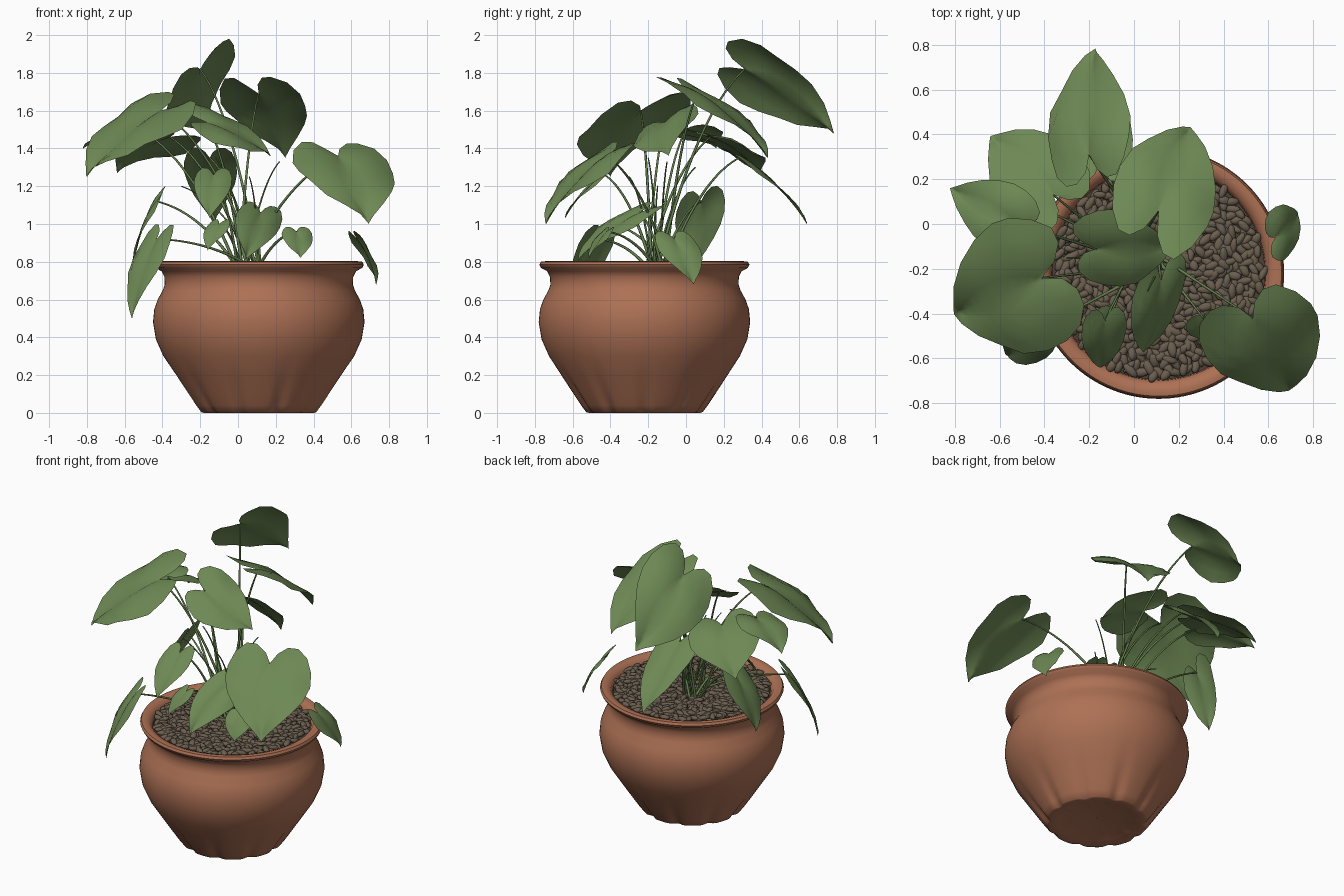
import bpy, bmesh, math, random
from mathutils import Vector, Matrix

if "Cube" in bpy.data.objects:
    bpy.data.objects.remove(bpy.data.objects["Cube"])

random.seed(4)
CX, CY = 0.11, -0.22          # pot axis


def material(name, rgb):
    m = bpy.data.materials.new(name)
    m.diffuse_color = (*rgb, 1)
    m.use_nodes = True
    m.node_tree.nodes["Principled BSDF"].inputs["Base Color"].default_value = m.diffuse_color
    return m


TERRACOTTA = material("terracotta", (0.42, 0.165, 0.09))
GREEN = material("leaf green", (0.155, 0.25, 0.09))
STEM = material("stem green", (0.13, 0.215, 0.075))
PEBBLE = material("pebble brown", (0.145, 0.112, 0.077))
SOIL = material("dark soil", (0.07, 0.052, 0.036))


def make_object(name, bm, mat, angle=50):
    me = bpy.data.meshes.new(name)
    bm.to_mesh(me)
    bm.free()
    me.materials.append(mat)
    ob = bpy.data.objects.new(name, me)
    bpy.context.collection.objects.link(ob)
    bpy.ops.object.select_all(action='DESELECT')
    ob.select_set(True)
    bpy.context.view_layer.objects.active = ob
    bpy.ops.object.shade_smooth_by_angle(angle=math.radians(angle))
    return ob


# Pot: turned profile (radius, height) with shallow flutes near the foot
PROFILE = [(0.001, 0.03), (0.15, 0.025), (0.24, 0.012), (0.295, 0.0), (0.308, 0.004),
           (0.335, 0.04), (0.375, 0.1), (0.44, 0.2), (0.505, 0.3), (0.545, 0.39),
           (0.56, 0.48), (0.553, 0.55), (0.535, 0.60), (0.508, 0.65), (0.498, 0.68),
           (0.5, 0.72), (0.515, 0.75), (0.548, 0.768), (0.556, 0.785), (0.548, 0.80),
           (0.525, 0.803), (0.495, 0.792), (0.478, 0.765), (0.472, 0.70)]


def pot():
    bm = bmesh.new()
    n, rings = 120, []
    for r, z in PROFILE:
        ring = []
        for i in range(n):
            a = 2 * math.pi * i / n
            dent = max(0, math.cos(10 * a)) ** 2 * 0.02 * max(0, 1 - z / 0.26)
            rr = r - dent if r > 0.29 else r - dent * (r / 0.29) ** 4
            ring.append(bm.verts.new((CX + rr * math.cos(a), CY + rr * math.sin(a), z)))
        rings.append(ring)
    for lo, hi in zip(rings, rings[1:]):
        for i in range(n):
            j = (i + 1) % n
            bm.faces.new((lo[i], lo[j], hi[j], hi[i]))
    make_object("pot", bm, TERRACOTTA)


pot()

# Soil bed under the pebbles
bm = bmesh.new()
bmesh.ops.create_circle(bm, cap_ends=True, segments=64, radius=0.475,
                        matrix=Matrix.Translation((CX, CY, 0.768)))
make_object("soil", bm, SOIL)

# Pebbles: flattened oval stones in a spiral scatter
bm = bmesh.new()
COUNT = 620
for i in range(COUNT):
    r = 0.462 * math.sqrt((i + 0.5) / COUNT)
    a = i * 2.39996
    pos = Vector((CX + r * math.cos(a) + random.uniform(-.008, .008),
                  CY + r * math.sin(a) + random.uniform(-.008, .008),
                  0.775 + random.uniform(-.006, .01)))
    turn = Matrix.Rotation(random.uniform(0, math.pi), 4, 'Z') @ \
        Matrix.Rotation(random.uniform(-.35, .35), 4, 'Y')
    size = Matrix.Diagonal((random.uniform(.03, .042), random.uniform(.016, .021), .015, 1))
    bmesh.ops.create_icosphere(bm, subdivisions=2, radius=1,
                               matrix=Matrix.Translation(pos) @ turn @ size)
make_object("pebbles", bm, PEBBLE, 60)

# Half outline of a heart-shaped leaf: (along midrib, across)
HEART = [(0, 0), (-.12, .14), (-.2, .36), (-.2, .6), (-.1, .85), (.07, .99), (.25, 1),
         (.45, .89), (.63, .68), (.8, .4), (.92, .15), (1, 0)]


def leaf(name, base, tip, half, back=1.0, bulge=0.06):
    """base = notch, half = half-width vector, back = length factor of the rear lobes."""
    base, tip, half = Vector(base), Vector(tip), Vector(half)
    axis = tip - base
    nor = axis.cross(half).normalized()
    if nor.z < 0:
        nor = -nor
    size = half.length
    bm = bmesh.new()
    cols, rows = 4, []
    for i, (a, w) in enumerate(HEART):
        mid = i / (len(HEART) - 1)
        a = a * back if a < 0 else a
        row = []
        for c in range(-cols, cols + 1):
            s = abs(c) / cols
            u = mid + (a - mid) * s
            v = w * c / cols
            # arched midrib, slight valley along it, edges curling down and rippling
            lift = bulge * 4 * u * (1 - u) * axis.length
            lift += size * (0.35 * abs(v) - 0.4 * v * v)
            lift += size * 0.05 * s * math.sin(9 * u + 2 * v)
            row.append(bm.verts.new(base + axis * u + half * v + nor * lift))
        rows.append(row)
    for r0, r1 in zip(rows, rows[1:]):
        for k in range(2 * cols):
            bm.faces.new((r0[k], r0[k + 1], r1[k + 1], r1[k]))
    bmesh.ops.remove_doubles(bm, verts=bm.verts, dist=1e-5)
    bmesh.ops.dissolve_degenerate(bm, edges=bm.edges, dist=1e-5)
    bmesh.ops.recalc_face_normals(bm, faces=bm.faces)
    if sum((f.normal.dot(nor) for f in bm.faces)) < 0:
        bmesh.ops.reverse_faces(bm, faces=bm.faces)
    make_object(name, bm, GREEN, 80)


def stem(name, end, root, thick=0.007):
    """Arching stalk from the soil to a leaf base."""
    end, root = Vector(end), Vector(root)
    mid = root.lerp(end, 0.45)
    mid.z = root.z + (end.z - root.z) * 0.75 + 0.03
    cu = bpy.data.curves.new(name, 'CURVE')
    cu.dimensions = '3D'
    cu.bevel_depth = thick
    cu.bevel_resolution = 1
    cu.use_fill_caps = True
    sp = cu.splines.new('POLY')
    n = 14
    sp.points.add(n)
    for i in range(n + 1):
        t = i / n
        p = root * (1 - t) ** 2 + mid * 2 * t * (1 - t) + end * t * t
        sp.points[i].co = (*p, 1)
        sp.points[i].radius = 1.25 - 0.6 * t
    cu.materials.append(STEM)
    ob = bpy.data.objects.new(name, cu)
    bpy.context.collection.objects.link(ob)


# Leaves: name, stalk joint, tip, half-width vector, rear lobe factor
LEAVES = [
    ("top_leaf", (-.2, .31, 1.82), (-.17, .78, 1.48), (.18, .05, .15), 1.1),
    ("back_right_leaf", (.11, .06, 1.69), (.25, .43, 1.35), (.21, -.1, .02), 1.7),
    ("back_left_leaf", (-.36, .13, 1.46), (-.64, .39, 1.27), (.15, .16, -.04), 1.2),
    ("back_low_leaf", (-.15, .28, 1.35), (-.13, .64, 1.0), (.14, 0, 0), 1),
    ("left_leaf", (-.52, 0, 1.5), (-.82, .16, 1.4), (.06, .14, .02), 1),
    ("large_left_leaf", (-.41, -.24, 1.6), (-.8, -.4, 1.25), (-.13, .28, .06), 1.3),
    ("large_right_leaf", (.53, -.42, 1.36), (.69, -.74, 1.0), (.25, .09, 0), 1.2),
    ("middle_leaf", (-.17, -.11, 1.54), (.17, -.09, 1.36), (-.02, .17, .09), 1.2),
    ("front_leaf", (.12, -.25, 1.06), (.04, -.57, .81), (.12, .06, -.02), 1.2),
    ("left_hanging_leaf", (-.43, .08, 1.12), (-.55, .05, .77), (.01, .13, .03), 1),
    ("front_hanging_leaf", (-.43, -.47, .92), (-.56, -.59, .5), (.08, -.09, 0), 1),
    ("right_hanging_leaf", (.63, -.06, .92), (.73, .04, .68), (.03, -.11, 0), 1),
    ("front_left_leaf", (-.13, -.43, 1.26), (-.15, -.64, 1.03), (.1, .01, 0), 1),
    ("front_right_small_leaf", (.31, -.42, .96), (.33, -.51, .82), (.08, .03, 0), 1),
    ("front_small_leaf", (-.1, -.4, 1.0), (-.16, -.5, .86), (.06, -.02, 0), 1),
]
for i, (name, base, tip, half, back) in enumerate(LEAVES):
    leaf(name, base, tip, half, back)
    if name == "right_hanging_leaf":
        continue
    ang = i * 2.4
    root = (0.05 + .06 * math.cos(ang), -.15 + .06 * math.sin(ang), 0.77)
    stem(name.replace("leaf", "stem"), base, root)

# Thin young shoots without leaves
for i, tip in enumerate([(.22, -.1, 1.33), (-.12, -.2, 1.35), (.0, .05, 1.3),
                         (-.3, -.15, 1.2), (.06, -.3, 1.25)]):
    stem(f"shoot_{i + 1}", tip, (.04 + .02 * i, -.14 - .01 * i, .77), 0.005)
